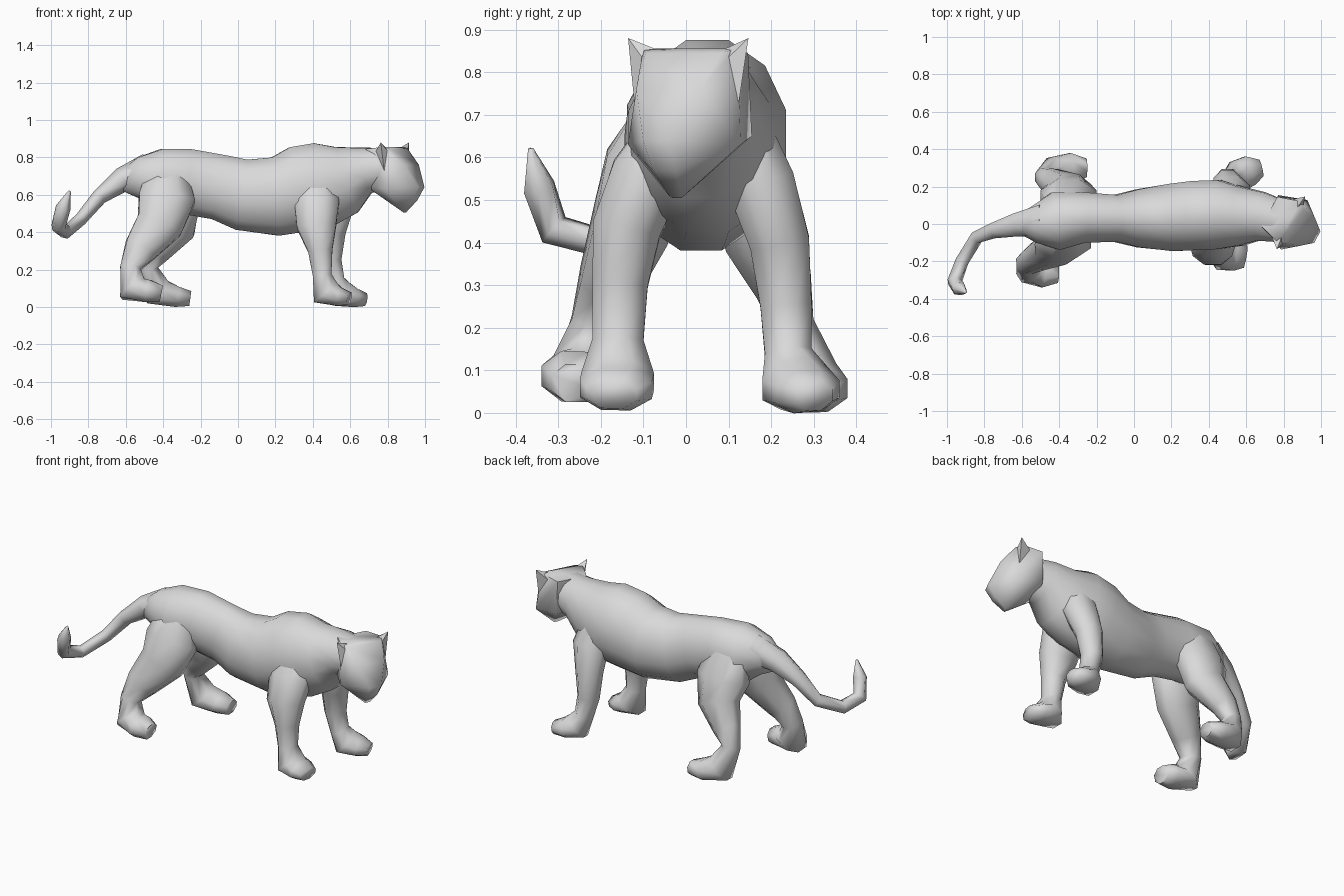
import bpy
import bmesh
from math import cos, sin, pi, radians
from mathutils import Vector

cube = bpy.data.objects.get("Cube")
if cube:
    bpy.data.objects.remove(cube, do_unlink=True)

# Single plain coat colour
COAT = (0.7, 0.7, 0.7, 1)
coat = bpy.data.materials.new("grey_coat")
coat.use_nodes = True
coat.diffuse_color = COAT
for node in coat.node_tree.nodes:
    if node.type == "BSDF_PRINCIPLED":
        node.inputs["Base Color"].default_value = COAT


def finish(name, bm, angle):
    """Turn a bmesh into a smooth shaded object."""
    bmesh.ops.recalc_face_normals(bm, faces=bm.faces[:])
    mesh = bpy.data.meshes.new(name)
    bm.to_mesh(mesh)
    bm.free()
    mesh.materials.append(coat)
    obj = bpy.data.objects.new(name, mesh)
    bpy.context.collection.objects.link(obj)
    bpy.ops.object.select_all(action="DESELECT")
    obj.select_set(True)
    bpy.context.view_layer.objects.active = obj
    bpy.ops.object.shade_smooth_by_angle(angle=radians(angle))
    return obj


def loft(name, sections, sides=8, across=(0, 1, 0)):
    """Skin flat-sided ovals (x, y, z, half width, half depth) along their path."""
    bm = bmesh.new()
    points = [Vector(s[:3]) for s in sections]
    grow = 1 / cos(pi / sides)
    rings = []
    for i, (x, y, z, width, depth) in enumerate(sections):
        after = points[min(i + 1, len(points) - 1)]
        before = points[max(i - 1, 0)]
        along = (after - before).normalized()
        side = Vector(across)
        side = (side - along * side.dot(along)).normalized()
        up = along.cross(side)
        ring = []
        for k in range(sides):
            a = 2 * pi * (k + 0.5) / sides
            offset = side * (width * cos(a)) + up * (depth * sin(a))
            ring.append(bm.verts.new(points[i] + offset * grow))
        rings.append(ring)
    for lower, upper in zip(rings, rings[1:]):
        for k in range(sides):
            n = (k + 1) % sides
            bm.faces.new((lower[k], lower[n], upper[n], upper[k]))
    bm.faces.new(rings[0])
    bm.faces.new(rings[-1])
    return finish(name, bm, 75)


# The head is turned a little towards its right
HEAD_CENTRE = Vector((0.83, 0.01, 0))
FORWARD = Vector((cos(radians(-28)), sin(radians(-28)), 0))
LEFT = Vector((-FORWARD.y, FORWARD.x, 0))


def head_hull(name, points, signs, angle):
    """Wrap points (forward, sideways, height), placed on the given sides."""
    bm = bmesh.new()
    for sign in signs:
        for f, s, z in points:
            bm.verts.new(HEAD_CENTRE + FORWARD * f + LEFT * (s * sign) + Vector((0, 0, z)))
    result = bmesh.ops.convex_hull(bm, input=bm.verts[:])
    spare = {v for v in result["geom_interior"] if isinstance(v, bmesh.types.BMVert)}
    bmesh.ops.delete(bm, geom=list(spare), context="VERTS")
    return finish(name, bm, angle)


# Torso and neck
loft("body", [
    (-.63, .0, .67, .04, .05),
    (-.53, .0, .69, .1, .11),
    (-.42, .015, .68, .155, .165),
    (-.27, .035, .67, .135, .175),
    (-.1, .03, .64, .125, .175),
    (.02, .03, .60, .155, .19),
    (.2, .035, .59, .18, .21),
    (.33, .045, .63, .185, .23),
    (.45, .05, .65, .185, .23),
    (.58, .04, .68, .155, .185),
    (.68, .04, .73, .13, .125),
    (.8, .01, .74, .11, .11),
], sides=12)

# Front legs with paws
loft("front_right_leg", [
    (.43, -.03, .7, .05, .08),
    (.42, -.09, .56, .085, .12),
    (.42, -.14, .43, .08, .105),
    (.44, -.155, .3, .065, .065),
    (.45, -.16, .17, .06, .05),
    (.47, -.16, .075, .085, .08),
    (.54, -.165, .055, .085, .05),
    (.595, -.175, .045, .06, .035),
])
loft("front_left_leg", [
    (.49, .13, .7, .05, .08),
    (.52, .175, .54, .08, .1),
    (.5, .22, .4, .07, .075),
    (.495, .235, .25, .06, .058),
    (.52, .24, .14, .055, .05),
    (.55, .255, .07, .08, .075),
    (.62, .285, .05, .08, .05),
    (.68, .3, .04, .045, .035),
])

# Hind legs with paws
loft("hind_right_leg", [
    (-.38, -.03, .74, .06, .1),
    (-.38, -.09, .58, .1, .15),
    (-.42, -.13, .44, .09, .125),
    (-.52, -.18, .31, .07, .09),
    (-.575, -.21, .21, .06, .055),
    (-.56, -.235, .095, .08, .08),
    (-.48, -.26, .085, .08, .06),
    (-.41, -.26, .07, .055, .045),
])
loft("hind_left_leg", [
    (-.37, .09, .74, .06, .1),
    (-.35, .14, .56, .1, .15),
    (-.35, .18, .42, .09, .12),
    (-.44, .23, .3, .065, .08),
    (-.48, .25, .21, .05, .05),
    (-.43, .275, .08, .08, .08),
    (-.33, .3, .055, .08, .055),
    (-.255, .3, .045, .05, .04),
])

# Tail with an upturned tip
loft("tail", [
    (-.48, .02, .72, .09, .08),
    (-.62, .0, .68, .055, .065),
    (-.74, -.03, .59, .035, .045),
    (-.84, -.07, .47, .03, .035),
    (-.92, -.2, .4, .03, .035),
    (-.96, -.31, .43, .035, .035),
    (-.935, -.345, .53, .035, .035),
    (-.9, -.365, .62, .006, .006),
], sides=6, across=(-.51, .36, .62))

# Head, tapering down to the muzzle
head_hull("head", [
    (-.12, .09, .845),
    (-.12, .1, .65),
    (0, .125, .855),
    (.035, .1, .845),
    (.11, .085, .76),
    (.17, .035, .64),
    (.13, .03, .57),
    (.07, .015, .505),
    (.03, .15, .63),
    (-.04, .06, .59),
], (1, -1), 70)

# Ears rising from the upper corners of the head
for ear, sign in (("left_ear", 1), ("right_ear", -1)):
    head_hull(ear, [
        (.01, .16, .88),
        (0, .08, .85),
        (-.06, .1, .82),
        (.03, .1, .82),
        (.02, .135, .7),
    ], (sign,), 40)
